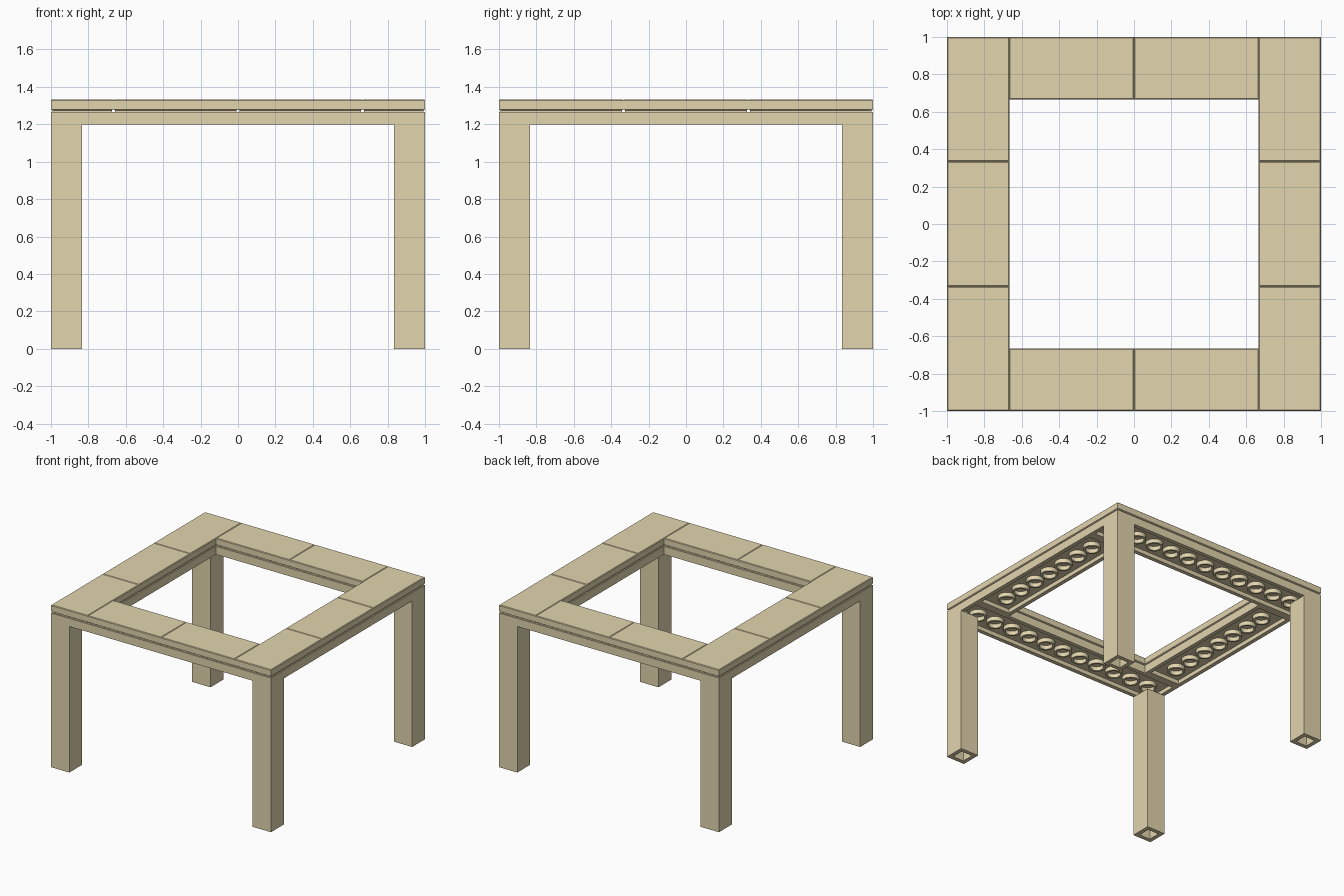
import bpy, bmesh
from math import cos, sin, pi

if "Cube" in bpy.data.objects:
    bpy.data.objects.remove(bpy.data.objects["Cube"])

U = 1 / 120            # small unit: stud pitch is 20 U, plate height 8 U
P = 20 * U

mat = bpy.data.materials.new("tan")
mat.diffuse_color = (0.76, 0.66, 0.42, 1)
mat.use_nodes = True
mat.node_tree.nodes["Principled BSDF"].inputs["Base Color"].default_value = mat.diffuse_color


def rect(hx, hy, inset, z):
    x, y = hx - inset * U, hy - inset * U
    return [(-x, -y, z * U), (x, -y, z * U), (x, y, z * U), (-x, y, z * U)]


def circle(cx, cy, r, z, n=24):
    return [(cx + r * U * cos(2 * pi * i / n), cy + r * U * sin(2 * pi * i / n), z * U)
            for i in range(n)]


def loft(bm, rings, cap_start, cap_end):
    loops = [[bm.verts.new(p) for p in ring] for ring in rings]
    for a, b in zip(loops, loops[1:]):
        for i in range(len(a)):
            j = (i + 1) % len(a)
            bm.faces.new((a[i], a[j], b[j], b[i]))
    if cap_start:
        bm.faces.new(loops[0][::-1])
    if cap_end:
        bm.faces.new(loops[-1])


def part(name, nx, ny, height, loc, tile=False, studs=True):
    """Hollow block of nx by ny studs, base centre at loc."""
    bm = bmesh.new()
    hx, hy = nx * P / 2, ny * P / 2
    # outline: (inset, z) from cavity ceiling, round the foot, up to the top
    outline = [(4, height - 4), (4, 0)]
    if tile:   # foot groove and softened top edge
        outline += [(1, 0), (1, 1), (0, 1.6), (0, height - 0.6), (0.6, height)]
    else:
        outline += [(0, 0), (0, height)]
    loft(bm, [rect(hx, hy, i, z) for i, z in outline], True, True)
    # studs on top
    if studs:
        for i in range(nx):
            for j in range(ny):
                cx, cy = (i + 0.5) * P - hx, (j + 0.5) * P - hy
                loft(bm, [circle(cx, cy, 6, height), circle(cx, cy, 6, height + 4)], False, True)
    # tubes underneath
    for i in range(1, nx):
        for j in range(1, ny):
            cx, cy = i * P - hx, j * P - hy
            loft(bm, [circle(cx, cy, 6, height - 4), circle(cx, cy, 6, 0),
                      circle(cx, cy, 8, 0), circle(cx, cy, 8, height - 4)], False, False)
    me = bpy.data.meshes.new(name)
    bm.to_mesh(me)
    bm.free()
    me.materials.append(mat)
    ob = bpy.data.objects.new(name, me)
    ob.location = loc
    bpy.context.collection.objects.link(ob)
    me.shade_smooth()
    me.set_sharp_from_angle(angle=pi / 6)


# legs: two tall bricks at each corner
for sx, side in ((-1, "left"), (1, "right")):
    for sy, end in ((-1, "front"), (1, "back")):
        for k, level in enumerate(("lower", "upper")):
            part(f"{end}_{side}_leg_{level}", 1, 1, 72,
                 (sx * 5.5 * P, sy * 5.5 * P, k * 72 * U))

# frame plates: full length front and back, shorter ones at the sides
for s, end, side in ((-1, "front", "left"), (1, "back", "right")):
    part(f"{end}_frame_plate", 12, 2, 8, (0, s * 5 * P, 144 * U))
    part(f"{side}_frame_plate", 2, 8, 8, (s * 5 * P, 0, 144 * U))
    # cover tiles
    for k in (-1, 1):
        part(f"{end}_cover_tile", 4, 2, 8, (k * 2 * P, s * 5 * P, 152 * U), True, False)
    for k in (-1, 0, 1):
        part(f"{side}_cover_tile", 2, 4, 8, (s * 5 * P, k * 4 * P, 152 * U), True, False)
